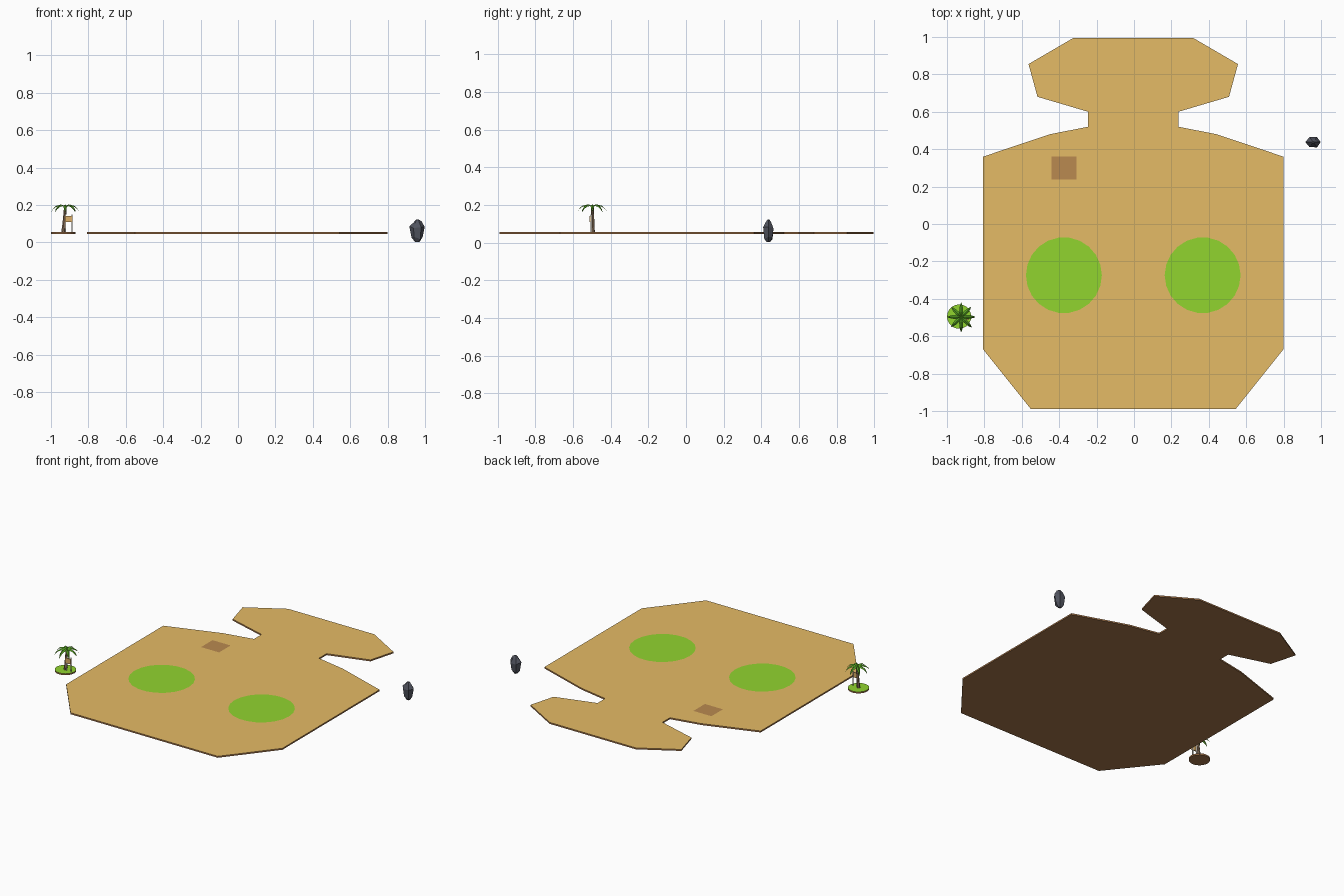
import bpy, bmesh, math, random
from mathutils import Vector

cube = bpy.data.objects.get("Cube")
if cube:
    bpy.data.objects.remove(cube)
random.seed(4)


def material(name, hex_code):
    m = bpy.data.materials.new(name)
    srgb = [int(hex_code[i:i + 2], 16) / 255 for i in (0, 2, 4)]
    color = [((c + 0.055) / 1.055) ** 2.4 for c in srgb] + [1]
    m.use_nodes = True
    m.node_tree.nodes["Principled BSDF"].inputs["Base Color"].default_value = color
    m.diffuse_color = color
    return m


SAND = material("sand", "E5BB66")
SOIL = material("soil", "A5754A")
GRASS = material("grass", "91D52F")
DIRT = material("dirt", "BA8A50")
STONE = material("dark stone", "50535E")
LEAF = material("palm leaf", "559F22")
BARK = material("bark", "8E745C")
WOOD = material("sign wood", "DDB06A")
POST = material("pale post", "E2DACB")


def finish(name, bm, *mats):
    bmesh.ops.recalc_face_normals(bm, faces=bm.faces)
    mesh = bpy.data.meshes.new(name)
    bm.to_mesh(mesh)
    bm.free()
    for m in mats:
        mesh.materials.append(m)
    obj = bpy.data.objects.new(name, mesh)
    bpy.context.collection.objects.link(obj)
    return obj


def slab(name, outline, z0, z1, top, side):
    """Extruded outline whose upward face takes the top colour."""
    bm = bmesh.new()
    face = bm.faces.new([bm.verts.new((x, y, z0)) for x, y in outline])
    ext = bmesh.ops.extrude_face_region(bm, geom=[face])["geom"]
    for v in ext:
        if isinstance(v, bmesh.types.BMVert):
            v.co.z = z1
    for f in bm.faces:
        f.material_index = 0 if all(v.co.z > (z0 + z1) / 2 for v in f.verts) else 1
    return finish(name, bm, top, side)


def patch(name, outline, z, mat):
    """Single flat face lying just above the ground."""
    bm = bmesh.new()
    bm.faces.new([bm.verts.new((x, y, z)) for x, y in outline])
    bm.normal_update()
    mesh_obj = finish(name, bm, mat)
    if mesh_obj.data.polygons[0].normal.z < 0:
        mesh_obj.data.flip_normals()


def circle(cx, cy, r, n):
    return [(cx + r * math.cos(math.tau * i / n), cy + r * math.sin(math.tau * i / n))
            for i in range(n)]


def rect(x0, x1, y0, y1):
    return [(x0, y0), (x1, y0), (x1, y1), (x0, y1)]


def loft(name, rings, mat):
    """Skin consecutive rings of points and cap both ends."""
    bm = bmesh.new()
    loops = [[bm.verts.new(p) for p in ring] for ring in rings]
    n = len(loops[0])
    for a, b in zip(loops, loops[1:]):
        for i in range(n):
            j = (i + 1) % n
            bm.faces.new((a[i], a[j], b[j], b[i]))
    bm.faces.new(loops[0])
    bm.faces.new(loops[-1])
    return finish(name, bm, mat)


# Main ground: half outline mirrored about its own centre line
BOTTOM, TOP, MID = 0.046, 0.056, -0.004
half = [(.32, .995), (.56, .855), (.512, .68), (.241, .60), (.241, .52),
        (.445, .48), (.803, .36), (.803, -.67), (.547, -.99)]
outline = [(MID + x, y) for x, y in half] + [(MID - x, y) for x, y in reversed(half)]
slab("main_ground", outline, BOTTOM, TOP, SAND, SOIL)

# Painted patches on the ground
PAINT = TOP + .001
for side, sign in (("left", 1), ("right", -1)):
    patch(side + "_grass_patch", circle(MID + sign * .371, -.274, .203, 22), PAINT, GRASS)
patch("dirt_patch", rect(-.441, -.307, .238, .36), PAINT, DIRT)

# Small palm island
IX, IY = -.935, -.495
slab("palm_island", circle(IX, IY, .065, 20), BOTTOM, TOP, GRASS, SOIL)

# Leaning trunk
CX, CY, CZ = -.924, -.497, .190
steps = [0, .3, .6, .85, 1]
loft("palm_trunk",
     [[(x, y, TOP + (CZ - TOP) * t)
       for x, y in circle(IX + (CX - IX) * t ** .7, IY + (CY - IY) * t, .011 - .004 * t, 7)]
      for t in steps], BARK)

# Folded drooping fronds: (distance, height, half width)
frond = [(0, .004, .004), (.026, .012, .011), (.052, .005, .009), (.068, -.010, .005)]
bm = bmesh.new()
COUNT = 8
for k in range(COUNT):
    a = math.tau * k / COUNT
    out, across = Vector((math.cos(a), math.sin(a), 0)), Vector((-math.sin(a), math.cos(a), 0))
    size = random.uniform(.95, 1.05)
    rows = []
    for d, h, w in frond:
        mid = Vector((CX, CY, CZ + h)) + out * d * size
        drop = Vector((0, 0, -w * .6))
        rows.append([bm.verts.new(mid + across * w + drop), bm.verts.new(mid),
                     bm.verts.new(mid - across * w + drop)])
    for p, q in zip(rows, rows[1:]):
        for i in (0, 1):
            bm.faces.new((p[i], p[i + 1], q[i + 1], q[i]))
    tip = bm.verts.new(Vector((CX, CY, CZ - .028)) + out * .078 * size)
    for i in (0, 1):
        bm.faces.new((rows[-1][i], rows[-1][i + 1], tip))
finish("palm_fronds", bm, LEAF)

# Little wooden sign beside the trunk
slab("sign_board", rect(-.926, -.884, -.512, -.506), .108, .142, WOOD, WOOD)
for side, x in (("left", -.888), ("right", -.922)):
    slab(side + "_sign_post", rect(x - .003, x + .003, -.506, -.500), TOP, .148, POST, POST)

# Faceted boulder, widest above its middle
rings = []
for z, r in ((.002, .3), (.024, .78), (.080, 1), (.108, .55), (.123, .15)):
    ring = []
    for x, y in circle(0, 0, r, 6):
        j = random.uniform(.92, 1.06)
        ring.append((.958 + .040 * x * j, .438 + .031 * y * j,
                     z + (random.uniform(-.008, .008) if .01 < z < .12 else 0)))
    rings.append(ring)
loft("boulder", rings, STONE)
